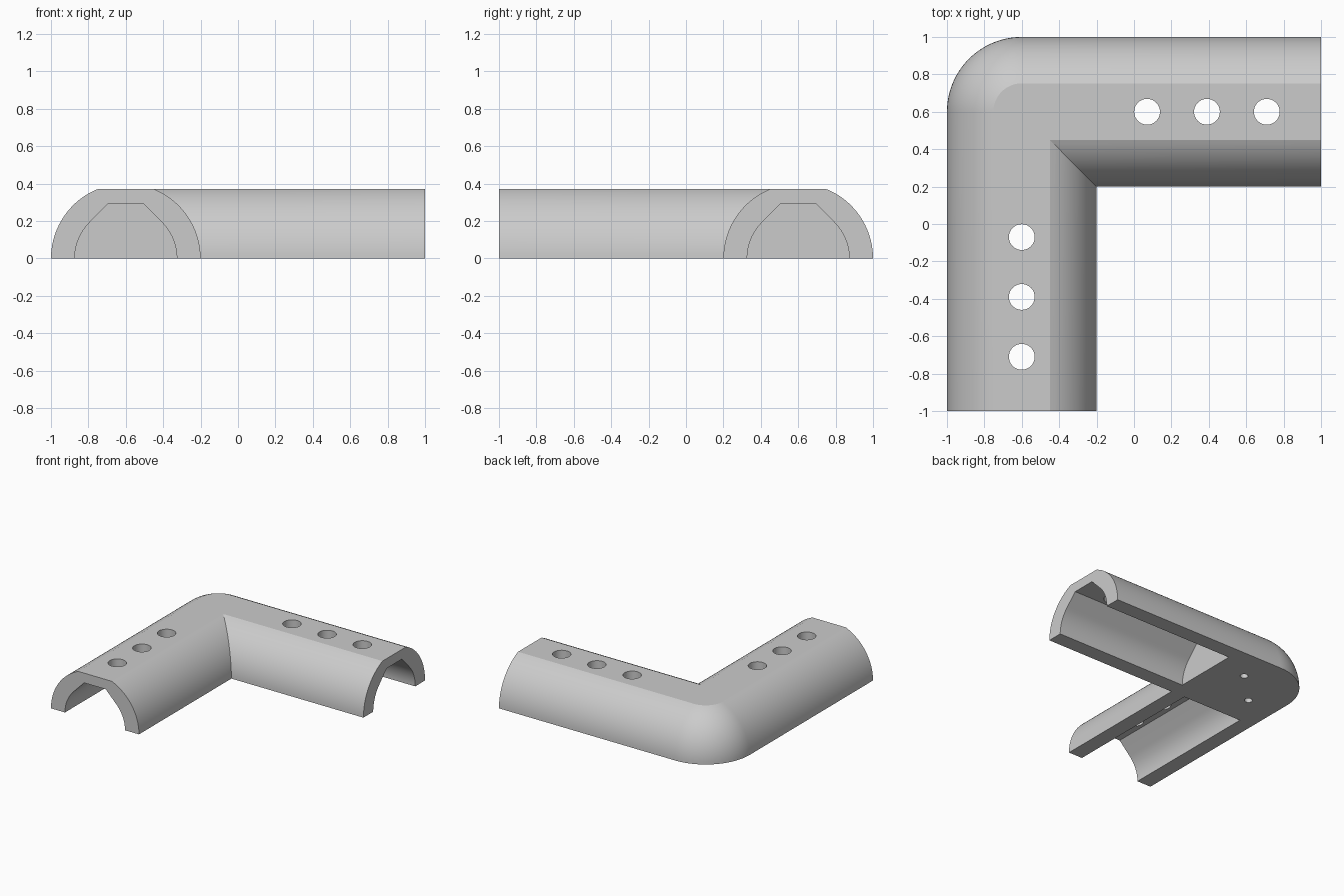
import bpy, bmesh, math
from mathutils import Matrix, Vector

if "Cube" in bpy.data.objects:
    bpy.data.objects.remove(bpy.data.objects["Cube"], do_unlink=True)

CX, CY = -0.6, 0.6          # bend axis
R, TOP = 0.4, 0.37          # outer radius and flat top height
R_IN, ROOF = 0.273, 0.29    # channel radius and roof height

grey = bpy.data.materials.new("light grey")
grey.use_nodes = True
grey.diffuse_color = (0.6, 0.6, 0.6, 1)
grey.node_tree.nodes["Principled BSDF"].inputs["Base Color"].default_value = (0.6, 0.6, 0.6, 1)


def make_object(name, bm):
    bmesh.ops.remove_doubles(bm, verts=bm.verts, dist=1e-5)
    bmesh.ops.recalc_face_normals(bm, faces=bm.faces)
    mesh = bpy.data.meshes.new(name)
    bm.to_mesh(mesh)
    bm.free()
    mesh.materials.append(grey)
    obj = bpy.data.objects.new(name, mesh)
    bpy.context.collection.objects.link(obj)
    return obj


def loft(bm, rings):
    """Skin closed rings of equal length and cap both ends."""
    rings = [[bm.verts.new(p) for p in ring] for ring in rings]
    n = len(rings[0])
    for a, b in zip(rings, rings[1:]):
        for i in range(n):
            j = (i + 1) % n
            bm.faces.new((a[i], a[j], b[j], b[i]))
    bm.faces.new(rings[0])
    bm.faces.new(rings[-1])


def arc(radius, start, end, steps):
    angles = [start + (end - start) * i / steps for i in range(steps + 1)]
    return [(radius * math.cos(a), radius * math.sin(a)) for a in angles]


def mirrored(half):
    return half + [(-t, z) for t, z in reversed(half)]


# Elbow body: flattened half round, mitred inside and swept round outside
section = mirrored(arc(R, 0, math.asin(TOP / R), 20))
BEND = 24


def bend_point(t, z, angle):
    if t < 0:
        return (CX - t, CY + t, z)
    return (CX + t * math.cos(angle), CY + t * math.sin(angle), z)


rings = [[(1, CY + t, z) for t, z in section]]
for k in range(BEND + 1):
    a = math.pi / 2 * (1 + k / BEND)
    rings.append([bend_point(t, z, a) for t, z in section])
rings.append([(CX - t, -1, z) for t, z in section])
bm = bmesh.new()
loft(bm, rings)
bmesh.ops.remove_doubles(bm, verts=bm.verts, dist=1e-5)
bmesh.ops.dissolve_degenerate(bm, dist=1e-6, edges=bm.edges)
body = make_object("elbow_bracket", bm)


def cut(bm):
    """Subtract a temporary solid from the body."""
    cutter = make_object("cutter", bm)
    cutter.hide_render = True
    mod = body.modifiers.new("cut", 'BOOLEAN')
    mod.operation, mod.solver, mod.object = 'DIFFERENCE', 'EXACT', cutter
    bpy.context.view_layer.objects.active = body
    bpy.ops.object.modifier_apply(modifier=mod.name)
    bpy.data.objects.remove(cutter, do_unlink=True)


def cut_hole(x, y, radius, low, high, segments):
    bm = bmesh.new()
    bmesh.ops.create_cone(bm, cap_ends=True, segments=segments, radius1=radius,
                          radius2=radius, depth=high - low,
                          matrix=Matrix.Translation(Vector((x, y, (low + high) / 2))))
    cut(bm)


# Open channels under both arms, with sloped shoulders and a flat roof
channel = mirrored([(R_IN, -0.1)] + arc(R_IN, 0, math.pi / 4, 12) + [(0.098, ROOF)])
for place in (lambda d, t, z: (d, CY + t, z), lambda d, t, z: (CX - t, -d, z)):
    bm = bmesh.new()
    loft(bm, [[place(d, t, z) for t, z in channel] for d in (-0.2, 1.1)])
    cut(bm)

# Three screw holes through each arm
for d in (0.07, 0.39, 0.71):
    cut_hole(d, CY, 0.069, 0.2, 0.5, 40)
    cut_hole(CX, -d, 0.069, 0.2, 0.5, 40)

# Two small blind holes under the corner block
for s in (-0.13, 0.13):
    cut_hole(CX + s, CY + s, 0.03, -0.1, 0.2, 24)

bpy.ops.object.select_all(action='DESELECT')
body.select_set(True)
bpy.context.view_layer.objects.active = body
bpy.ops.object.shade_smooth_by_angle(angle=math.radians(16))
